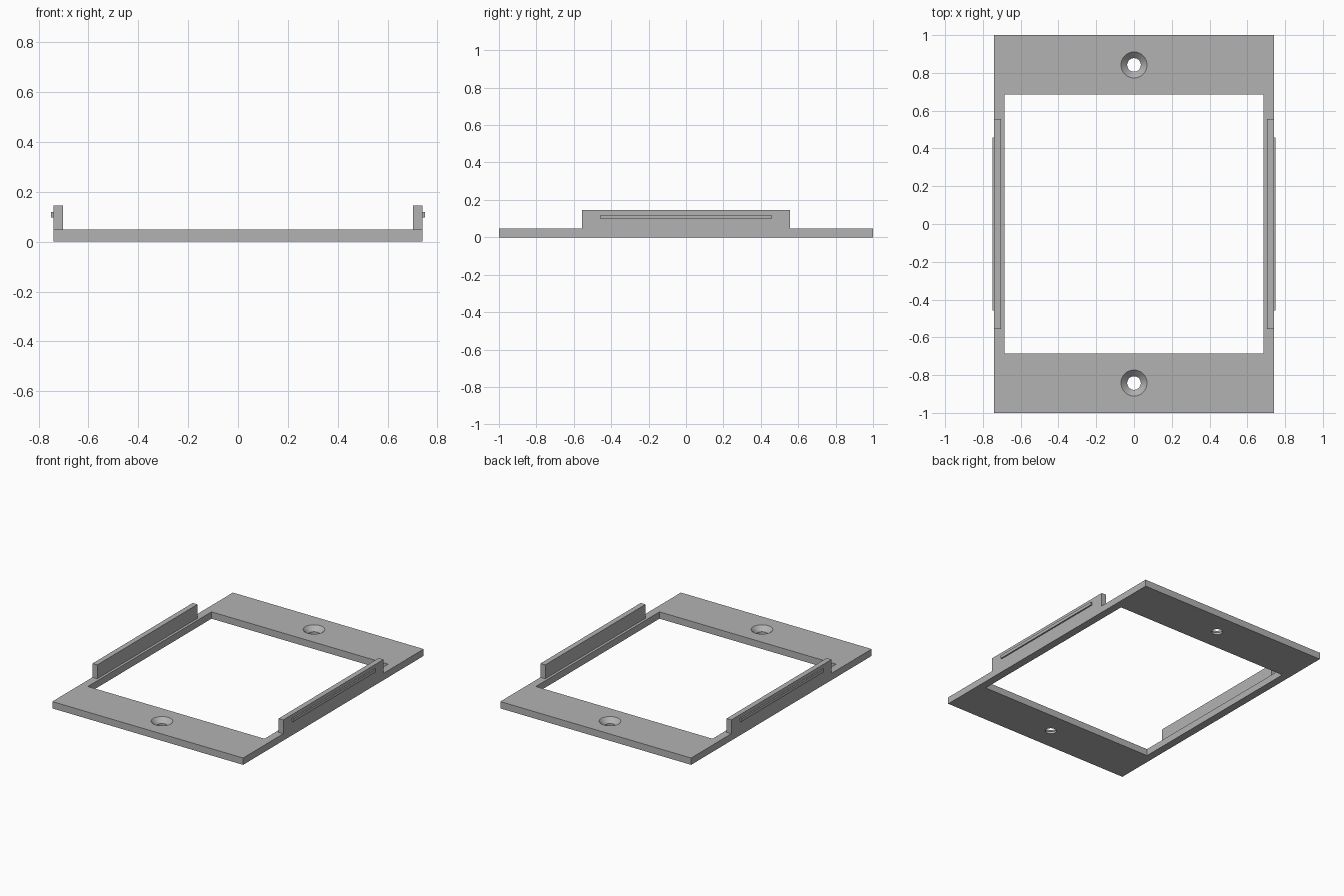
import bpy
import bmesh
import math
from mathutils import Matrix

default_cube = bpy.data.objects.get("Cube")
if default_cube:
    bpy.data.objects.remove(default_cube, do_unlink=True)

# Main dimensions
HALF_WIDTH, HALF_LENGTH, OPENING = 0.74, 1.0, 0.685
PLATE_TOP, RAIL_TOP = 0.048, 0.145
HOLE_Y, HOLE_R, SINK_R = 0.842, 0.036, 0.069

grey = bpy.data.materials.new("plain grey")
grey.use_nodes = True
colour = (0.45, 0.45, 0.45, 1)
grey.diffuse_color = colour
grey.node_tree.nodes["Principled BSDF"].inputs["Base Color"].default_value = colour


def make_object(name, bm):
    bmesh.ops.recalc_face_normals(bm, faces=bm.faces)
    mesh = bpy.data.meshes.new(name)
    bm.to_mesh(mesh)
    bm.free()
    mesh.materials.append(grey)
    obj = bpy.data.objects.new(name, mesh)
    bpy.context.collection.objects.link(obj)
    return obj


def box(name, x, y, z):
    """Box from (min, max) ranges on each axis."""
    bm = bmesh.new()
    size = [b - a for a, b in (x, y, z)]
    centre = [(a + b) / 2 for a, b in (x, y, z)]
    bmesh.ops.create_cube(bm, size=1, matrix=Matrix.Translation(centre) @ Matrix.Diagonal((*size, 1)))
    return make_object(name, bm)


def countersink(name, y):
    """Screw hole cutter: straight bore opening into a 45 degree cone."""
    bm = bmesh.new()
    cone_start = PLATE_TOP - (SINK_R - HOLE_R)
    profile = [(HOLE_R, -0.05), (HOLE_R, cone_start), (SINK_R, PLATE_TOP), (SINK_R, 0.1)]
    count = 48
    rings = []
    for radius, z in profile:
        angles = [2 * math.pi * i / count for i in range(count)]
        rings.append([bm.verts.new((radius * math.cos(a), y + radius * math.sin(a), z)) for a in angles])
    for low, high in zip(rings, rings[1:]):
        for i in range(count):
            j = (i + 1) % count
            bm.faces.new((low[i], low[j], high[j], high[i]))
    bm.faces.new(rings[0])
    bm.faces.new(rings[-1])
    return make_object(name, bm)


# Base plate with a square opening and two countersunk screw holes
plate = box("base_plate", (-HALF_WIDTH, HALF_WIDTH), (-HALF_LENGTH, HALF_LENGTH), (0, PLATE_TOP))
cutters = [
    box("opening_cutter", (-OPENING, OPENING), (-OPENING, OPENING), (-0.1, 0.1)),
    countersink("front_hole_cutter", -HOLE_Y),
    countersink("back_hole_cutter", HOLE_Y),
]
bpy.context.view_layer.objects.active = plate
for cutter in cutters:
    cutter.hide_render = True
    cut = plate.modifiers.new(cutter.name, "BOOLEAN")
    cut.operation = "DIFFERENCE"
    cut.solver = "EXACT"
    cut.object = cutter
    bpy.ops.object.modifier_apply(modifier=cut.name)
    bpy.data.objects.remove(cutter, do_unlink=True)

bpy.ops.object.select_all(action="DESELECT")
plate.select_set(True)
bpy.ops.object.shade_smooth_by_angle(angle=math.radians(25))

# Upright side rails, each with a thin snap ridge on its outer face
for side, sign in (("left", 1), ("right", -1)):
    rail_x = sorted((sign * 0.703, sign * HALF_WIDTH))
    ridge_x = sorted((sign * HALF_WIDTH, sign * 0.75))
    box(side + "_rail", rail_x, (-0.555, 0.555), (PLATE_TOP, RAIL_TOP))
    box(side + "_snap_ridge", ridge_x, (-0.457, 0.457), (0.097, 0.119))
